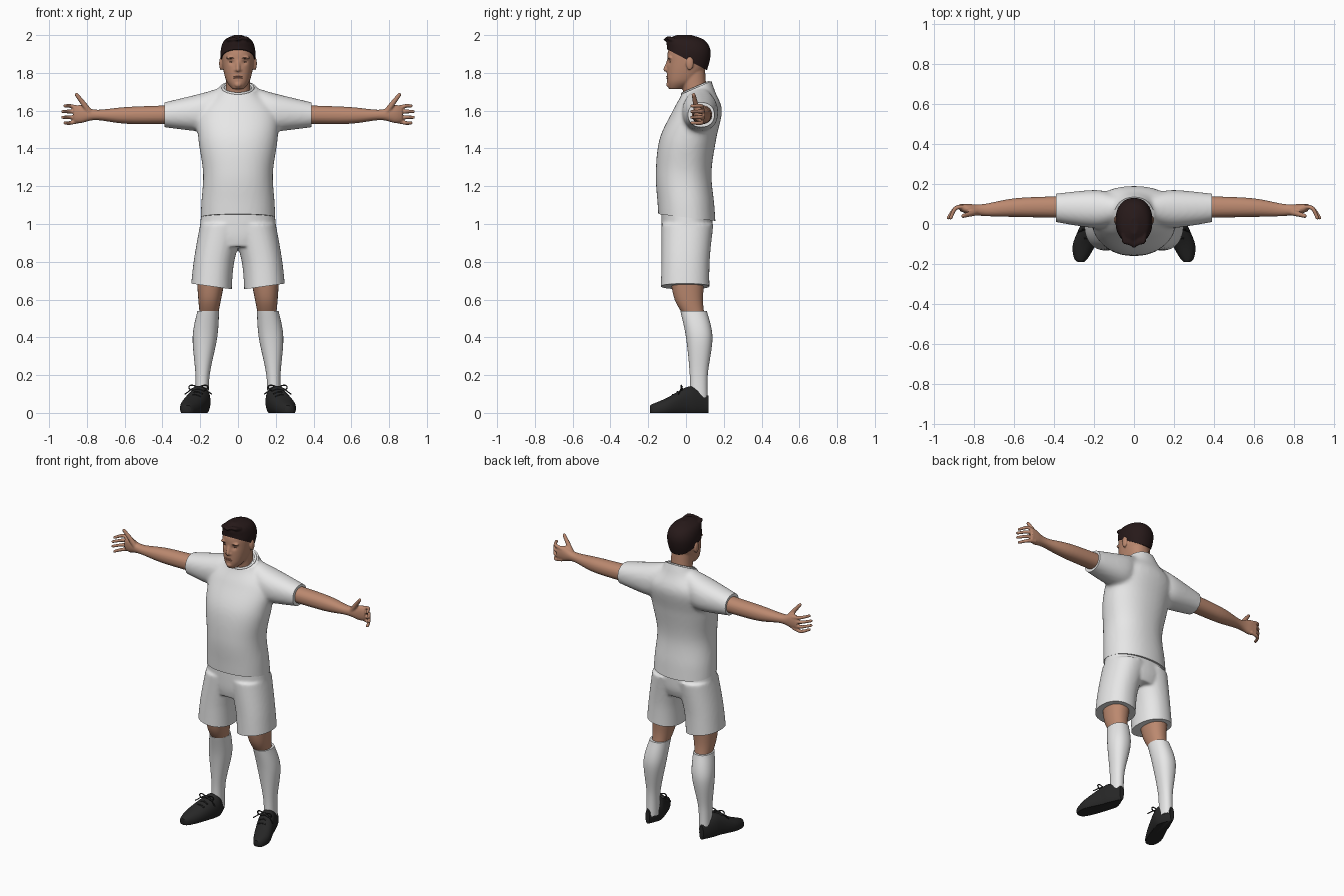
import bpy, bmesh, math, random
from mathutils import Matrix

default_cube = bpy.data.objects.get("Cube")
if default_cube:
    bpy.data.objects.remove(default_cube, do_unlink=True)
random.seed(4)


def material(name, *colour):
    mat = bpy.data.materials.new(name)
    mat.use_nodes = True
    mat.diffuse_color = (*colour, 1)
    shader = next(node for node in mat.node_tree.nodes if node.type == 'BSDF_PRINCIPLED')
    shader.inputs["Base Color"].default_value = (*colour, 1)
    shader.inputs["Roughness"].default_value = .8
    return mat


white = material("white cloth", .8, .8, .8)
skin = material("skin", .5, .25, .16)
lip_red = material("lip", .36, .15, .1)
brown = material("brow brown", .12, .06, .04)
dark_hair = material("dark hair", .02, .01, .01)
black = material("black leather", .02, .02, .02)


def blend(before, start, end, after, t):
    """Smooth spline value between start and end."""
    slope_in, slope_out = (end - before) / 2, (after - start) / 2
    ease = t * t * (3 - 2 * t)
    return (start + (end - start) * ease + slope_in * t * (1 - t) ** 2
            - slope_out * t * t * (1 - t))


def smooth_rows(rows, steps):
    """Fill in rows of numbers along a smooth spline."""
    filled = []
    last = len(rows) - 1
    for i in range(last):
        around = (rows[max(i - 1, 0)], rows[i], rows[i + 1], rows[min(i + 2, last)])
        for step in range(steps):
            filled.append([blend(*values, step / steps) for values in zip(*around)])
    return filled + [rows[last]]


def rounded(angle_value, power):
    return math.copysign(abs(angle_value) ** (2 / power), angle_value)


PLACE = {'x': lambda along, a, b: (along, b, a),
         'y': lambda along, a, b: (a, along, b),
         'z': lambda along, a, b: (a, b, along)}


def loft(bm, axis, rows, power=2.2, sides=40):
    """Closed skin: each row is a position, then low and high on the other two axes."""
    rings = []
    for along, a_low, a_high, b_low, b_high in smooth_rows(rows, 8):
        ring = []
        for side in range(sides):
            angle = math.tau * side / sides
            a = (a_low + a_high + (a_high - a_low) * rounded(math.cos(angle), power)) / 2
            b = (b_low + b_high + (b_high - b_low) * rounded(math.sin(angle), power)) / 2
            ring.append(bm.verts.new(PLACE[axis](along, a, b)))
        rings.append(ring)
    faces = [bm.faces.new(rings[0]), bm.faces.new(rings[-1])]
    for lower, upper in zip(rings, rings[1:]):
        for side in range(sides):
            faces.append(bm.faces.new((lower[side - 1], lower[side],
                                       upper[side], upper[side - 1])))
    bmesh.ops.recalc_face_normals(bm, faces=faces)


def symmetric(rows):
    """Expand (height, half width, front, back) into full rows."""
    return [(height, -half, half, front, back) for height, half, front, back in rows]


def blob(bm, centre, radii):
    bmesh.ops.create_uvsphere(bm, u_segments=20, v_segments=12, radius=1,
                              matrix=Matrix.Translation(centre) @ Matrix.Diagonal((*radii, 1)))


def cord(bm, points, start_radius, end_radius):
    """Overlapping beads along a spline, fused later by remeshing."""
    path = smooth_rows(points, 12)
    for i, point in enumerate(path):
        radius = start_radius + (end_radius - start_radius) * i / len(path)
        bmesh.ops.create_icosphere(bm, subdivisions=2, radius=radius,
                                   matrix=Matrix.Translation(point))


def finish(name, bm, mat, voxel=0, relax=2, cuts=(), shape=None):
    """Make the object: fuse, relax, trim by planes, shade smooth."""
    mesh = bpy.data.meshes.new(name)
    bm.to_mesh(mesh)
    bm.free()
    part = bpy.data.objects.new(name, mesh)
    bpy.context.collection.objects.link(part)
    if voxel:
        fuse = part.modifiers.new("fuse", 'REMESH')
        fuse.mode, fuse.voxel_size = 'VOXEL', voxel
        soften = part.modifiers.new("soften", 'SMOOTH')
        soften.iterations = relax
        depsgraph = bpy.context.evaluated_depsgraph_get()
        mesh = bpy.data.meshes.new_from_object(part.evaluated_get(depsgraph))
        part.modifiers.clear()
        part.data = mesh
    bm = bmesh.new()
    bm.from_mesh(mesh)
    for point, normal in cuts:
        bmesh.ops.bisect_plane(bm, geom=bm.verts[:] + bm.edges[:] + bm.faces[:],
                               plane_co=point, plane_no=normal, clear_outer=True)
        bmesh.ops.holes_fill(bm, edges=[e for e in bm.edges if e.is_boundary], sides=0)
    if shape:
        for vert in bm.verts:
            shape(vert.co)
    bm.to_mesh(mesh)
    bm.free()
    mesh.materials.clear()
    mesh.materials.append(mat)
    mesh.polygons.foreach_set("use_smooth", [True] * len(mesh.polygons))
    mesh.set_sharp_from_angle(angle=math.radians(50))
    return part


def finish_pair(name, *args, **options):
    """Left part and its mirrored right twin."""
    left = finish("left_" + name, *args, **options)
    bm = bmesh.new()
    bm.from_mesh(left.data)
    bmesh.ops.scale(bm, vec=(-1, 1, 1), verts=bm.verts)
    bmesh.ops.reverse_faces(bm, faces=bm.faces)
    mesh = left.data.copy()
    bm.to_mesh(mesh)
    bm.free()
    bpy.context.collection.objects.link(bpy.data.objects.new("right_" + name, mesh))


# Shirt: torso and sleeves fused, trimmed at hem, cuffs and neck
bm = bmesh.new()
loft(bm, 'z', symmetric([(.95, .2, -.14, .16), (1.1, .195, -.15, .15), (1.27, .185, -.16, .135),
                         (1.45, .21, -.14, .16), (1.6, .21, -.07, .19),
                         (1.7, .11, -.02, .155), (1.8, .07, -.02, .12)]))
sleeve = [(.1, 1.5, 1.72, 0, .15), (.2, 1.49, 1.69, -.02, .17), (.45, 1.52, 1.63, .02, .145)]
loft(bm, 'x', sleeve)
loft(bm, 'x', [(-along, *section) for along, *section in sleeve])
finish("shirt", bm, white, .011, 8,
       [((0, 0, 1.035), (0, -.12, -1)), ((.39, 0, 0), (1, 0, 0)),
        ((-.39, 0, 0), (-1, 0, 0)), ((0, .05, 1.72), (0, -.44, 1))])

# Ribbed collar
bm = bmesh.new()
turns = [math.tau * i / 12 for i in range(13)]
cord(bm, [(.08 * math.cos(t), .05 + .07 * math.sin(t), 1.72 + .03 * math.sin(t))
          for t in turns], .008, .008)
finish("collar", bm, white, .004)

# Shorts: hips and both legs fused, hems sloping up outward
bm = bmesh.new()
loft(bm, 'z', symmetric([(.88, .16, -.12, .12), (.95, .2, -.13, .14), (1.1, .19, -.13, .14)]))
leg = [(.6, .035, .255, -.135, .125), (.8, .02, .235, -.13, .125), (1, -.04, .2, -.13, .145)]
loft(bm, 'z', leg)
loft(bm, 'z', [(z, -outer, -inner, *depth) for z, inner, outer, *depth in leg])
finish("shorts", bm, white, .009, 6, [((0, 0, .65), (side * .14, 0, -1)) for side in (1, -1)])

# Knees
bm = bmesh.new()
loft(bm, 'z', [(.5, .11, .2, 0, .1), (.6, .09, .21, -.06, .09), (.75, .06, .22, -.09, .1)])
finish_pair("knee", bm, skin)

# Socks
bm = bmesh.new()
loft(bm, 'z', [(.05, .155, .225, .02, .115), (.2, .15, .225, .02, .115),
               (.4, .11, .24, 0, .14), (.54, .1, .215, -.03, .11)])
finish_pair("sock", bm, white)

# Shoes with flat soles
bm = bmesh.new()
loft(bm, 'y', [(.12, .18, .21, 0, .09), (.05, .15, .245, -.02, .135), (0, .15, .265, -.02, .135),
               (-.1, .19, .305, -.02, .08), (-.17, .23, .3, -.02, .05), (-.19, .25, .28, 0, .04)])
finish_pair("shoe", bm, black, cuts=[((0, 0, 0), (0, 0, -1))])

# Laces: cross bars, a figure-of-eight bow and hanging ends
bm = bmesh.new()
for i in range(3):
    x, y, z = .21 + i * .01, -.02 - i * .025, .127 - i * .015
    cord(bm, [(x - .03, y, z - .01), (x, y, z), (x + .03, y, z - .01)], .005, .005)
cord(bm, [(.21 + .05 * math.sin(t), -.025, .135 + .012 * math.sin(2 * t)) for t in turns],
     .004, .004)
cord(bm, [(.14, -.04, .1), (.21, -.02, .14), (.28, -.04, .1)], .004, .004)
finish_pair("laces", bm, black, .0025, 1)

# Arms with open hands
bm = bmesh.new()
loft(bm, 'x', [(.3, 1.53, 1.63, .03, .14), (.58, 1.53, 1.62, .035, .13), (.75, 1.55, 1.605, .04, .1),
               (.83, 1.535, 1.63, .05, .1), (.87, 1.54, 1.62, .065, .1)])
for finger in range(4):
    spread = 1.5 - finger
    tip = 1.58 + .03 * spread
    cord(bm, [(.84, .085, 1.58 + .023 * spread), (.89, .08, tip),
              (.93 - .006 * spread ** 2, .03, tip)], .0125, .009)
cord(bm, [(.785, .06, 1.59), (.82, .05, 1.64), (.855, .04, 1.685)], .018, .01)
finish_pair("arm", bm, skin, .005)

# Head, neck, ears, nose, brow ridge and chin
bm = bmesh.new()
loft(bm, 'z', symmetric([(1.715, .03, -.09, -.02), (1.76, .063, -.1, .06), (1.85, .083, -.1, .115),
                         (1.93, .082, -.09, .115), (1.985, .04, -.03, .06)]))
loft(bm, 'z', symmetric([(1.6, .08, 0, .13), (1.7, .065, -.015, .11), (1.83, .065, -.04, .1)]))
cord(bm, [(0, -.09, 1.87), (0, -.108, 1.818)], .009, .013)
for side in (1, -1):
    blob(bm, (side * .013, -.097, 1.815), (.009, .01, .009))
    blob(bm, (side * .034, -.085, 1.88), (.03, .012, .009))
    blob(bm, (side * .09, .02, 1.85), (.01, .02, .036))
blob(bm, (0, -.09, 1.738), (.02, .015, .016))


def press_sockets(co):
    if co.y < -.03:
        offset = math.hypot(abs(co.x) - .034, co.z - 1.857) / .013
        co.y += .008 * math.exp(-offset ** 2)


finish("head", bm, skin, .005, 3, shape=press_sockets)

# Eyes, brows and lips
for name, y, z, radii in (("eye", -.077, 1.857, (.013, .01, .004)),
                          ("brow", -.086, 1.878, (.022, .013, .004))):
    bm = bmesh.new()
    blob(bm, (.035, y, z), radii)
    finish_pair(name, bm, brown)
bm = bmesh.new()
for z in (1.772, 1.78):
    blob(bm, (0, -.091, z), (.026, .014, .004))
finish("lips", bm, lip_red)

# Hair: close cap with a tufted fringe, trimmed on a slope to the nape
bm = bmesh.new()
loft(bm, 'z', symmetric([(1.78, .07, -.09, .1), (1.87, .09, -.1, .127), (1.93, .09, -.1, .127),
                         (1.975, .07, -.1, .095), (2, .02, -.05, .03)]))
for tuft in range(-4, 5):
    x = tuft * .013
    z = 1.98 + random.uniform(-.005, .005)
    cord(bm, [(x, -.055, 1.97), (x * .9, -.09, z), (x * .7, -.115 + abs(x) * .4, z)], .015, .005)
finish("hair", bm, dark_hair, .005, cuts=[((0, -.1, 1.925), (0, -.525, -1))])
